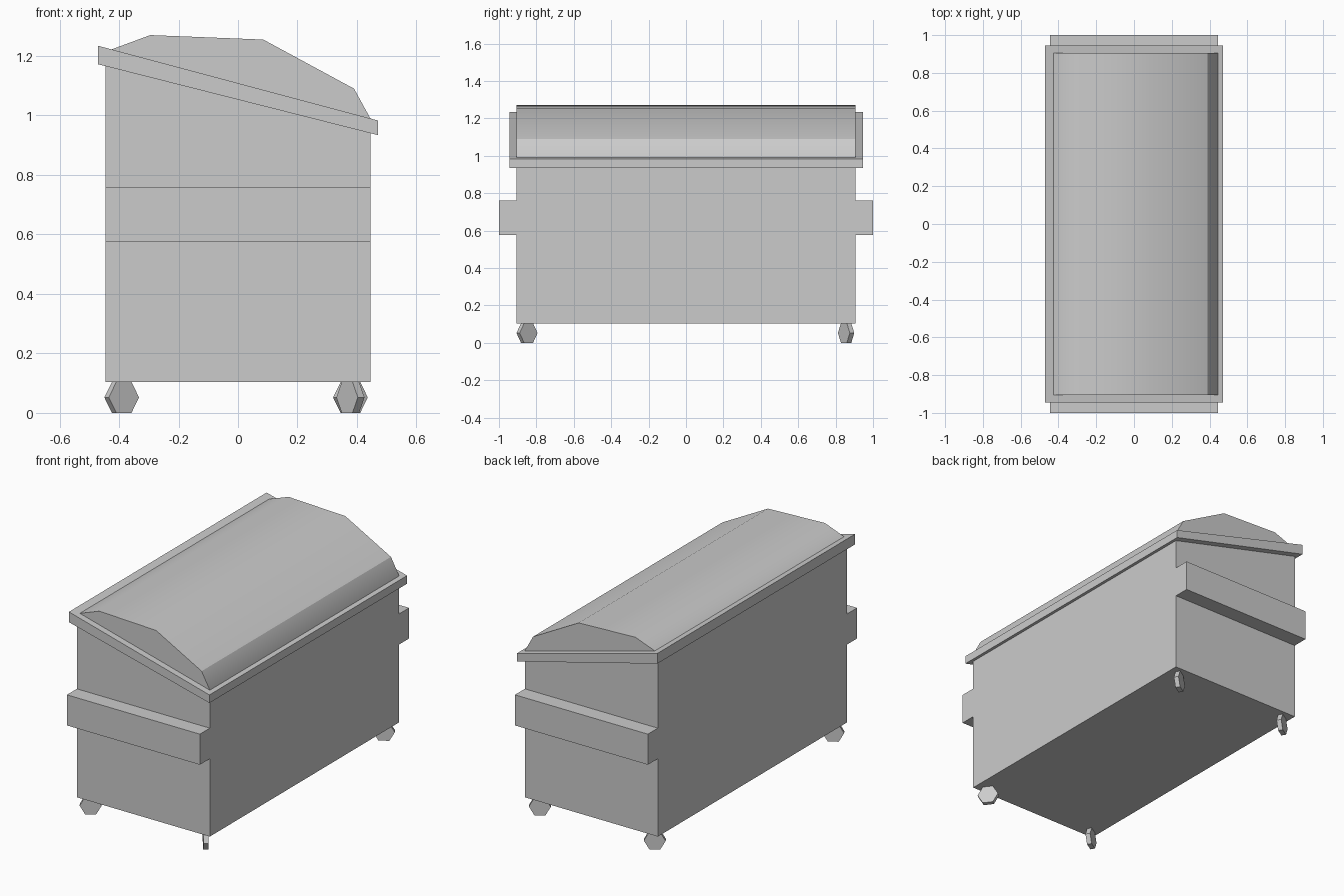
import bpy, bmesh, math
from mathutils import Matrix

cube = bpy.data.objects.get("Cube")
if cube:
    bpy.data.objects.remove(cube, do_unlink=True)

grey = bpy.data.materials.new("grey_metal")
grey.use_nodes = True
COLOUR = (0.6, 0.6, 0.6, 1)
grey.diffuse_color = COLOUR
grey.node_tree.nodes["Principled BSDF"].inputs["Base Color"].default_value = COLOUR


def finish(name, bm):
    bmesh.ops.recalc_face_normals(bm, faces=bm.faces)
    mesh = bpy.data.meshes.new(name)
    bm.to_mesh(mesh)
    bm.free()
    mesh.materials.append(grey)
    obj = bpy.data.objects.new(name, mesh)
    bpy.context.collection.objects.link(obj)
    return obj


def extrude_profile(name, profile, y0, y1):
    """Solid made by sweeping an x-z outline from y0 to y1."""
    bm = bmesh.new()
    face = bm.faces.new([bm.verts.new((x, y0, z)) for x, z in profile])
    swept = bmesh.ops.extrude_face_region(bm, geom=[face], use_keep_orig=True)
    verts = [v for v in swept["geom"] if isinstance(v, bmesh.types.BMVert)]
    bmesh.ops.translate(bm, verts=verts, vec=(0, y1 - y0, 0))
    return finish(name, bm)


W, L, BASE = 0.445, 0.905, 0.104

# Bin body with a sloping top
extrude_profile("bin_body", [(-W, BASE), (W, BASE), (W, 0.95), (-W, 1.18)], -L, L)

# Overhanging sloped rim
extrude_profile("lid_rim", [(-0.47, 1.172), (0.47, 0.934), (0.47, 0.983), (-0.47, 1.234)],
                -0.945, 0.945)

# Domed lid, softly shaded across its shallow bends
lid = extrude_profile("domed_lid", [(-W, 1.2), (W, 0.97), (W, 0.99), (0.39, 1.09),
                                    (0.085, 1.255), (-0.295, 1.27), (-0.425, 1.222)], -L, L)
bpy.ops.object.select_all(action='DESELECT')
lid.select_set(True)
bpy.context.view_layer.objects.active = lid
bpy.ops.object.shade_smooth_by_angle(angle=math.radians(30))

# Lifting pockets across both ends
for name, side in (("front", -1), ("back", 1)):
    extrude_profile(name + "_lifting_pocket", [(-W, 0.575), (W, 0.575), (W, 0.76), (-W, 0.76)],
                    side * L, side)

# Six-sided casters, each swivelled about the vertical
casters = (("front_right", -0.391, -0.85, -58), ("front_left", 0.378, -0.85, 37),
           ("back_right", -0.391, 0.856, -58), ("back_left", 0.378, 0.856, -58))
for name, x, y, swivel in casters:
    bm = bmesh.new()
    bmesh.ops.create_cone(bm, cap_ends=True, segments=6, radius1=0.06, radius2=0.06, depth=0.028)
    # Stand the disc with a flat at the bottom and its axle along x
    turn = (Matrix.Translation((x, y, BASE / 2)) @ Matrix.Rotation(math.radians(swivel), 4, 'Z')
            @ Matrix.Rotation(math.radians(90), 4, 'Y') @ Matrix.Rotation(math.radians(30), 4, 'Z'))
    bmesh.ops.transform(bm, matrix=turn, verts=bm.verts)
    # Make sure the points lie sideways and a flat rests on the ground
    if min(v.co.z for v in bm.verts) < -0.004:
        bmesh.ops.rotate(bm, verts=bm.verts, cent=(x, y, BASE / 2),
                         matrix=Matrix.Rotation(math.radians(30), 3,
                                                (math.cos(math.radians(swivel)),
                                                 math.sin(math.radians(swivel)), 0)))
    finish(name + "_caster", bm)
